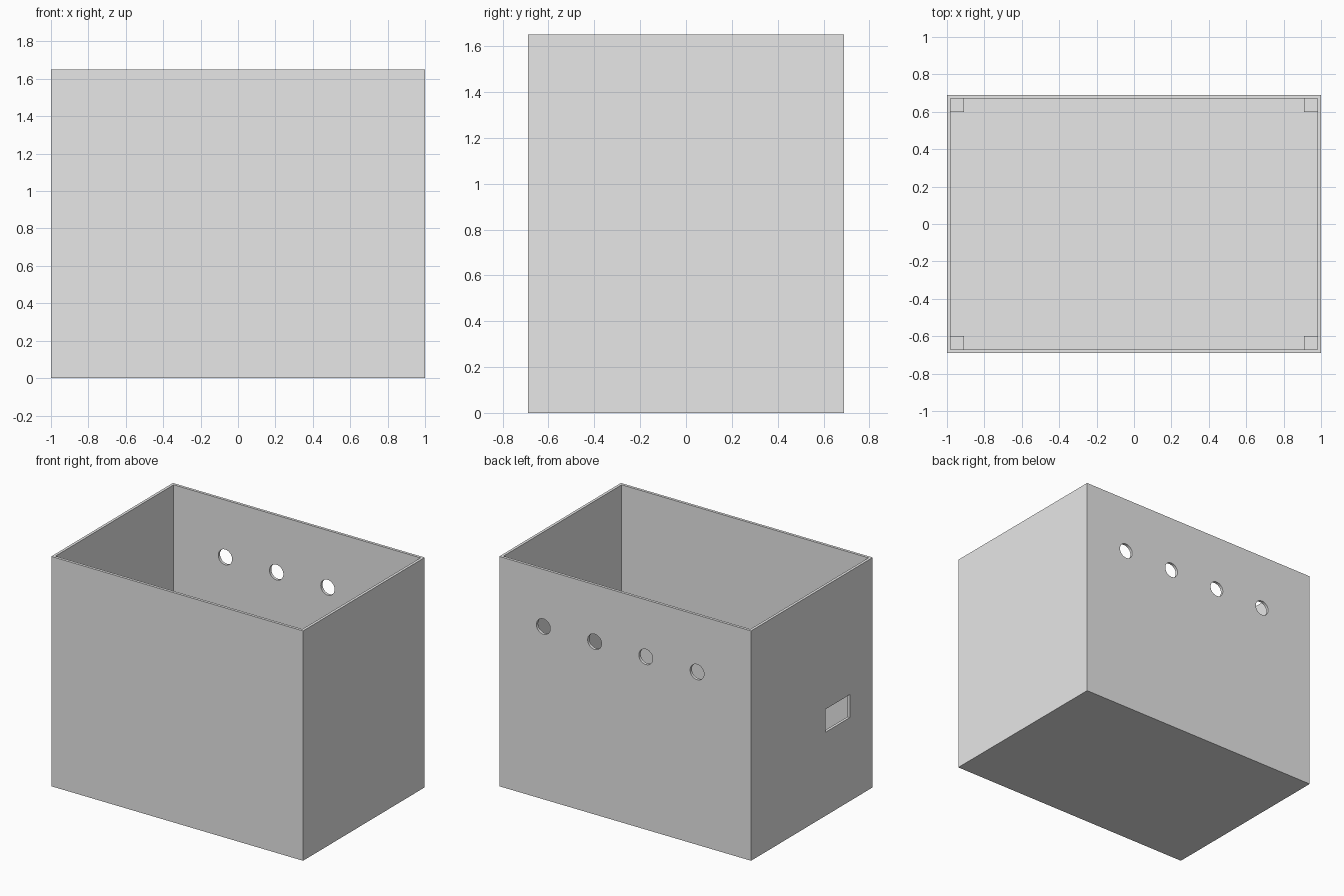
import bpy
from math import pi

W, D, H = 2.0, 1.38, 1.65      # outer size
WALL = 0.02
POST, POST_H = 0.07, 0.5

cube = bpy.data.objects.get("Cube")
if cube:
    bpy.data.objects.remove(cube, do_unlink=True)

grey = bpy.data.materials.new("light grey")
grey.use_nodes = True
grey.diffuse_color = (0.8, 0.8, 0.8, 1)
grey.node_tree.nodes["Principled BSDF"].inputs["Base Color"].default_value = (0.8, 0.8, 0.8, 1)


def box(name, lo, hi):
    """Box spanning two opposite corners."""
    centre = [(a + b) / 2 for a, b in zip(lo, hi)]
    bpy.ops.mesh.primitive_cube_add(size=1, location=centre)
    ob = bpy.context.object
    ob.name = name
    ob.scale = [b - a for a, b in zip(lo, hi)]
    bpy.ops.object.transform_apply(location=False, rotation=False, scale=True)
    ob.data.materials.append(grey)
    return ob


def cut(target, cutter):
    """Subtract a cutter and remove it."""
    mod = target.modifiers.new("cut", 'BOOLEAN')
    mod.operation = 'DIFFERENCE'
    mod.solver = 'EXACT'
    mod.object = cutter
    bpy.context.view_layer.objects.active = target
    bpy.ops.object.modifier_apply(modifier=mod.name)
    bpy.data.objects.remove(cutter, do_unlink=True)


# Open-topped shell
ix, iy = W / 2 - WALL, D / 2 - WALL
shell = box("box_shell", (-W / 2, -D / 2, 0), (W / 2, D / 2, H))
cut(shell, box("cavity_cutter", (-ix, -iy, WALL), (ix, iy, H + 0.1)))

# Row of round holes through the back wall
for i in range(4):
    bpy.ops.mesh.primitive_cylinder_add(vertices=48, radius=0.055, depth=0.2,
                                        location=(0.65 - i * 0.407, D / 2, 1.24),
                                        rotation=(pi / 2, 0, 0))
    hole = bpy.context.object
    hole.data.materials.append(grey)
    cut(shell, hole)

# Rectangular opening in the right wall
cut(shell, box("window_cutter", (-W / 2 - 0.1, -0.43, 0.6), (-W / 2 + 0.1, -0.155, 0.765)))

# Smooth hole rims, sharp box edges
bpy.ops.object.select_all(action='DESELECT')
shell.select_set(True)
bpy.context.view_layer.objects.active = shell
bpy.ops.object.shade_smooth_by_angle(angle=pi / 6)

# Square support posts inside the four corners
for sx, side in ((1, "left"), (-1, "right")):
    for sy, end in ((-1, "front"), (1, "back")):
        xs = sorted((sx * ix, sx * (ix - POST)))
        ys = sorted((sy * iy, sy * (iy - POST)))
        box(f"corner_post_{end}_{side}", (xs[0], ys[0], WALL), (xs[1], ys[1], POST_H))
